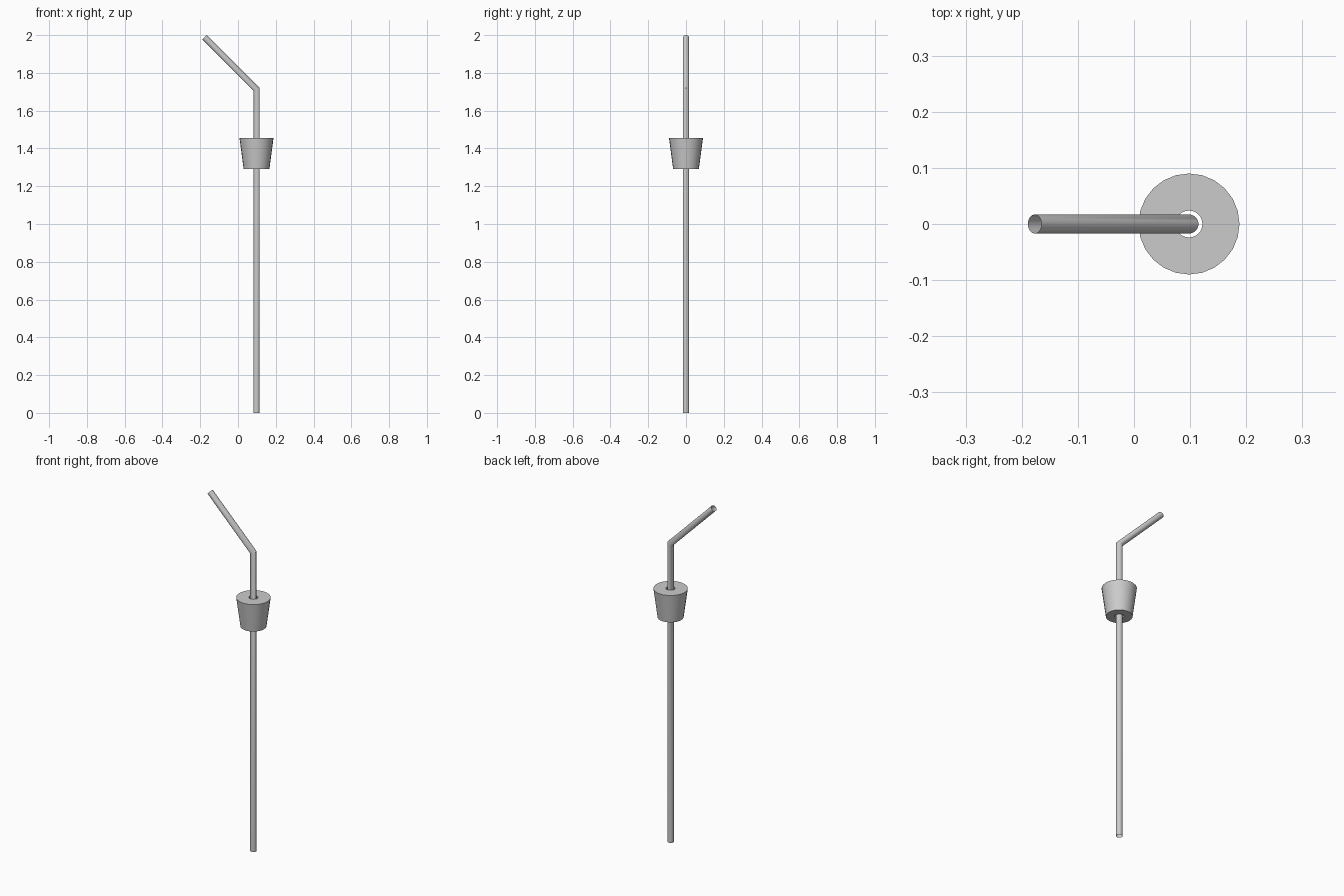
import bpy
import bmesh
from math import sin, cos, pi, tan
from mathutils import Vector

if "Cube" in bpy.data.objects:
    bpy.data.objects.remove(bpy.data.objects["Cube"])

CX = 0.098          # axis of the stopper and the straight tube


def loft(name, rings, closed=False, angle=0.7):
    """Skin equal-sized rings of points into one object."""
    bm = bmesh.new()
    loops = [[bm.verts.new(p) for p in ring] for ring in rings]
    pairs = list(zip(loops, loops[1:]))
    if closed:
        pairs.append((loops[-1], loops[0]))
    for a, b in pairs:
        n = len(a)
        for i in range(n):
            j = (i + 1) % n
            bm.faces.new((a[i], a[j], b[j], b[i]))
    mesh = bpy.data.meshes.new(name)
    bm.to_mesh(mesh)
    bm.free()
    obj = bpy.data.objects.new(name, mesh)
    bpy.context.collection.objects.link(obj)
    bpy.context.view_layer.objects.active = obj
    obj.select_set(True)
    bpy.ops.object.shade_smooth_by_angle(angle=angle)
    obj.select_set(False)
    return obj


def ring(center, radius, sides, stretch=1.0, tilt=0.0):
    """Circle about z, leaned about y; stretch widens it across the bend."""
    pts = []
    for i in range(sides):
        a = 2 * pi * i / sides
        u = radius * stretch * cos(a)
        pts.append(Vector(center) + Vector((u * cos(tilt), radius * sin(a), u * sin(tilt))))
    return pts


# Thin open-ended tube, mitred at the 45 degree bend
R = 0.017
BEND_Z = 1.713
L = 0.275
loft("bent_glass_tube", [
    ring((CX, 0, 0), R, 20),
    ring((CX, 0, BEND_Z), R, 20, 1 / cos(pi / 8), pi / 8),
    ring((CX - L, 0, BEND_Z + L), R, 20, 1, pi / 4),
], angle=0.6)

# Tapered stopper with a through hole
loft("bored_stopper", [
    ring((CX, 0, z), r, 24)
    for r, z in ((0.024, 1.29), (0.068, 1.29), (0.09, 1.455), (0.024, 1.455))
], closed=True)
